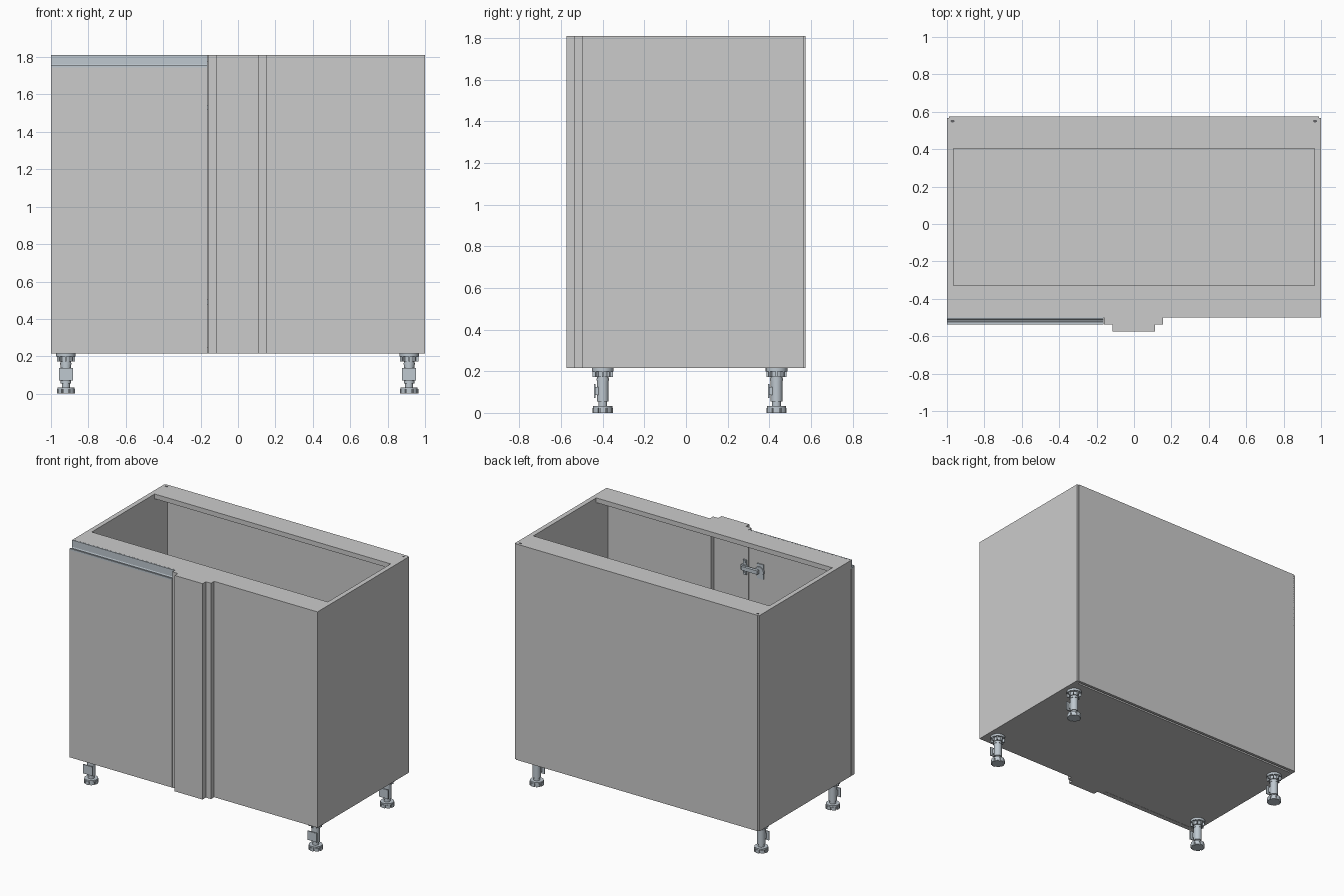
import bpy, bmesh, math
from mathutils import Matrix, Vector

if "Cube" in bpy.data.objects:
    bpy.data.objects.remove(bpy.data.objects["Cube"])


def material(name, colour):
    m = bpy.data.materials.new(name)
    m.diffuse_color = colour
    m.use_nodes = True
    m.node_tree.nodes["Principled BSDF"].inputs["Base Color"].default_value = m.diffuse_color
    return m


METAL = material("brushed_metal", (0.52, 0.58, 0.63, 1))
DARK = material("dark_hole", (0.12, 0.12, 0.13, 1))


def finish(name, bm, mat=None, smooth=False):
    bmesh.ops.recalc_face_normals(bm, faces=bm.faces)
    me = bpy.data.meshes.new(name)
    bm.to_mesh(me)
    bm.free()
    ob = bpy.data.objects.new(name, me)
    bpy.context.collection.objects.link(ob)
    if mat:
        me.materials.append(mat)
    if smooth:
        bpy.ops.object.select_all(action='DESELECT')
        ob.select_set(True)
        bpy.context.view_layer.objects.active = ob
        bpy.ops.object.shade_smooth_by_angle(angle=math.radians(35))
    return ob


def add_box(bm, x, y, z):
    size = Matrix.Diagonal((x[1] - x[0], y[1] - y[0], z[1] - z[0], 1))
    mid = Matrix.Translation((sum(x) / 2, sum(y) / 2, sum(z) / 2))
    bmesh.ops.create_cube(bm, size=1, matrix=mid @ size)


def box(name, x, y, z, mat=None):
    bm = bmesh.new()
    add_box(bm, x, y, z)
    return finish(name, bm, mat)


def add_cyl(bm, r, a, b, segs=24, r2=None):
    a, b = Vector(a), Vector(b)
    rot = (b - a).to_track_quat('Z', 'Y').to_matrix().to_4x4()
    bmesh.ops.create_cone(bm, cap_ends=True, segments=segs, radius1=r,
                          radius2=r if r2 is None else r2, depth=(b - a).length,
                          matrix=Matrix.Translation((a + b) / 2) @ rot)


def add_prism(bm, pts, offset):
    face = bm.faces.new([bm.verts.new(p) for p in pts])
    ext = bmesh.ops.extrude_face_region(bm, geom=[face], use_keep_orig=True)
    moved = [v for v in ext["geom"] if isinstance(v, bmesh.types.BMVert)]
    bmesh.ops.translate(bm, verts=moved, vec=offset)


B, T, P = 0.215, 1.81, 0.035          # carcass bottom, top, panel thickness
IN = 1 - P                            # inner face of the side panels

# Carcass
box("left_side_panel", (-1, -IN), (-0.5, 0.568), (B, T))
box("right_side_panel", (IN, 1), (-0.5, 0.568), (B, T))
box("bottom_panel", (-IN, IN), (-0.5, 0.54), (B, B + P))
box("bottom_rear_strip", (-IN, IN), (0.54, 0.555), (B + 0.012, B + P))
box("back_panel", (-0.988, 0.988), (0.555, 0.575), (B, T))
box("front_top_rail", (-IN, IN), (-0.5, -0.33), (T - P, T))
box("rear_top_rail", (-IN, IN), (0.405, 0.555), (T - P, T))
box("fixed_front_panel", (0.12, IN), (-0.5, -0.5 + P), (B + P, T - P))

# Small fixing holes in the rear top corners
for side, x in (("left", -0.97), ("right", 0.968)):
    bm = bmesh.new()
    add_cyl(bm, 0.011, (0, 0, -0.001), (0, 0, 0.001), 16)
    bmesh.ops.transform(bm, verts=bm.verts,
                        matrix=Matrix.Translation((x, 0.55, T)) @ Matrix.Diagonal((1, 0.6, 1, 1)))
    finish(side + "_fixing_hole", bm, DARK)

# Stepped corner post
bm = bmesh.new()
add_prism(bm, [(x, y, B) for x, y in (
    (-0.16, -0.5), (-0.16, -0.537), (-0.115, -0.537), (-0.115, -0.575),
    (0.113, -0.575), (0.113, -0.537), (0.155, -0.537), (0.155, -0.5))], (0, 0, T - B))
finish("corner_post", bm)

# Door with recessed grip channel along its top
box("door", (-1, -0.164), (-0.537, -0.502), (B, 1.745))
bm = bmesh.new()
add_prism(bm, [(-1, y, z) for y, z in (
    (-0.501, 1.745), (-0.537, 1.745), (-0.537, 1.758), (-0.525, 1.758),
    (-0.520, 1.750), (-0.513, 1.752), (-0.509, 1.760), (-0.509, T), (-0.501, T))],
    (0.836, 0, 0))
finish("door_grip_channel", bm, METAL)

# Door hinges, mounted on the back of the post
for label, z in (("upper", 1.53), ("lower", 0.49)):
    bm = bmesh.new()
    add_box(bm, (-0.285, -0.235), (-0.502, -0.495), (z - 0.055, z + 0.055))
    add_cyl(bm, 0.036, (-0.255, -0.502, z), (-0.255, -0.488, z))
    add_box(bm, (-0.255, -0.125), (-0.488, -0.466), (z - 0.014, z + 0.014))
    add_box(bm, (-0.16, -0.11), (-0.5, -0.482), (z - 0.018, z + 0.018))
    add_box(bm, (-0.15, -0.12), (-0.5, -0.492), (z - 0.055, z + 0.055))
    for dz in (-0.042, 0.042):
        add_cyl(bm, 0.01, (-0.135, -0.492, z + dz), (-0.135, -0.486, z + dz), 12)
    finish(label + "_hinge", bm, METAL, True)

# Adjustable feet
for depth, y in (("front", -0.40), ("rear", 0.435)):
    for side, x in (("left", -0.92), ("right", 0.915)):
        bm = bmesh.new()
        # notched foot pad
        ring = []
        for i in range(8):
            for da, r in ((-17, 0.049), (-6, 0.049), (6, 0.049), (17, 0.049), (18, 0.041), (27, 0.041)):
                a = math.radians(i * 45 + da)
                ring.append((r * math.cos(a), r * math.sin(a), 0))
        add_prism(bm, ring, (0, 0, 0.024))
        add_cyl(bm, 0.046, (0, 0, 0.024), (0, 0, 0.034))
        # stem and collars
        add_cyl(bm, 0.021, (0, 0, 0.03), (0, 0, 0.07))
        add_cyl(bm, 0.028, (0, 0, 0.055), (0, 0, 0.18))
        add_cyl(bm, 0.031, (0, 0, 0.155), (0, 0, 0.165))
        # mounting socket with ribs
        add_cyl(bm, 0.035, (0, 0, 0.172), (0, 0, 0.2))
        add_cyl(bm, 0.052, (0, 0, 0.198), (0, 0, B))
        for i in range(8):
            rib = bmesh.ops.create_cube(bm, size=1, matrix=Matrix.Rotation(i * math.pi / 4, 4, 'Z')
                                        @ Matrix.Translation((0.04, 0, 0.188))
                                        @ Matrix.Diagonal((0.018, 0.008, 0.03, 1)))
        # plinth clip
        add_box(bm, (-0.038, 0.038), (-0.042, -0.034), (0.072, 0.138))
        add_box(bm, (-0.02, 0.02), (-0.036, -0.015), (0.085, 0.125))
        bmesh.ops.translate(bm, verts=bm.verts, vec=(x, y, 0))
        finish(f"{depth}_{side}_foot", bm, METAL, True)
